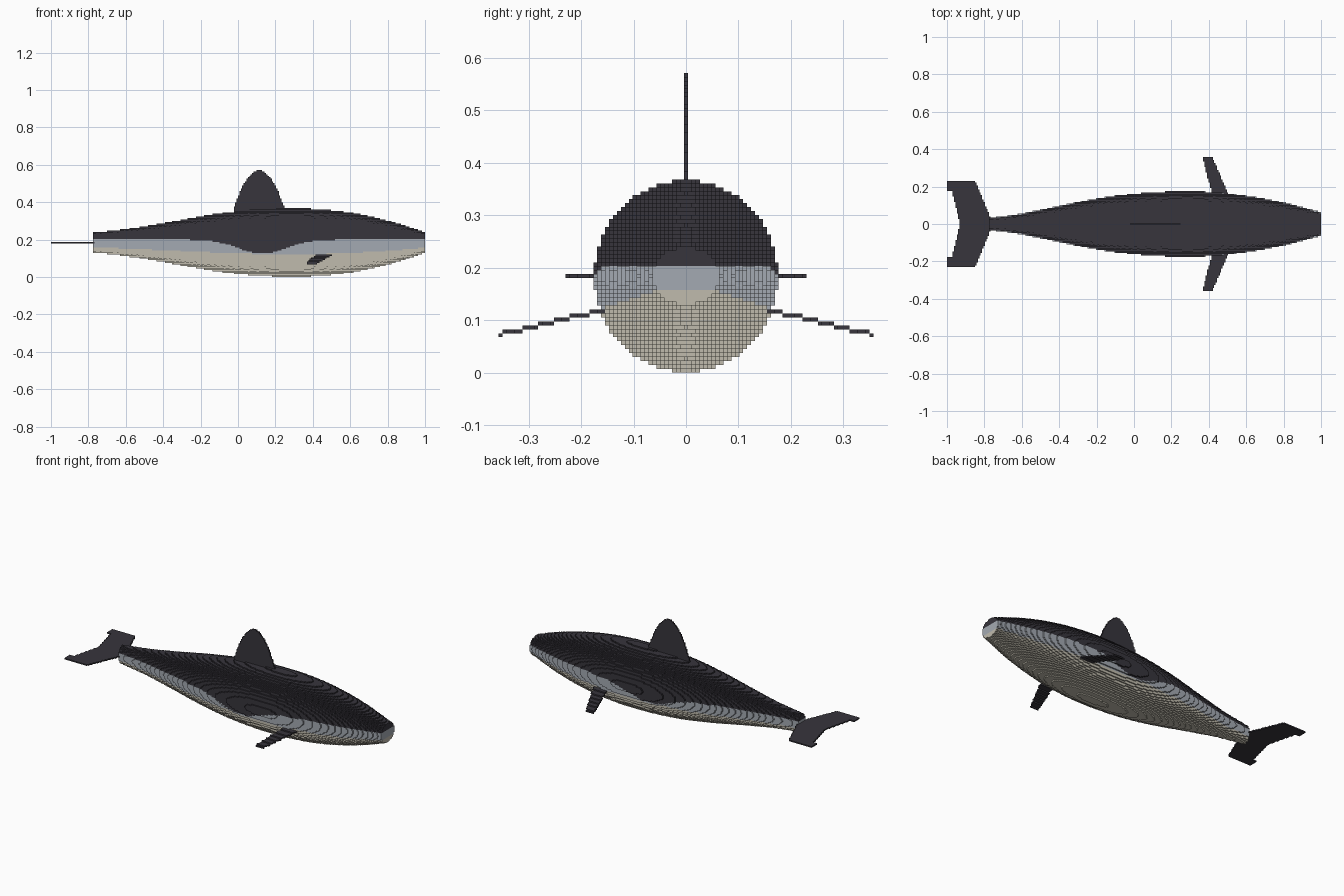
import bpy
import math

cube = bpy.data.objects.get("Cube")
if cube:
    bpy.data.objects.remove(cube, do_unlink=True)

V = 2 / 266            # voxel edge length
NX = 266               # voxels along the length
MID = 24               # voxel layer at the body axis


def material(name, rgb):
    m = bpy.data.materials.new(name)
    m.diffuse_color = (*rgb, 1)
    m.use_nodes = True
    bsdf = m.node_tree.nodes["Principled BSDF"]
    bsdf.inputs["Base Color"].default_value = (*rgb, 1)
    bsdf.inputs["Roughness"].default_value = 0.8
    return m


DARK, GREY, CREAM = 0, 1, 2
MATERIALS = [
    material("charcoal skin", (0.038, 0.035, 0.045)),
    material("blue grey flank", (0.37, 0.40, 0.445)),
    material("cream belly", (0.53, 0.50, 0.42)),
]


def centre(i, j, k):
    return -1 + (i + 0.5) * V, j * V, (k + 0.5) * V


# The four corners of each voxel side, keyed by its outward direction
SIDES = {
    (1, 0, 0): ((1, 0, 0), (1, 1, 0), (1, 1, 1), (1, 0, 1)),
    (-1, 0, 0): ((0, 0, 0), (0, 0, 1), (0, 1, 1), (0, 1, 0)),
    (0, 1, 0): ((0, 1, 0), (0, 1, 1), (1, 1, 1), (1, 1, 0)),
    (0, -1, 0): ((0, 0, 0), (1, 0, 0), (1, 0, 1), (0, 0, 1)),
    (0, 0, 1): ((0, 0, 1), (1, 0, 1), (1, 1, 1), (0, 1, 1)),
    (0, 0, -1): ((0, 0, 0), (0, 1, 0), (1, 1, 0), (1, 0, 0)),
}


def voxel_object(name, cells, colour=lambda x, z: DARK):
    """Skin a set of voxels with their exposed sides only."""
    index, verts, faces, slots = {}, [], [], []
    for i, j, k in cells:
        for (a, b, c), corners in SIDES.items():
            if (i + a, j + b, k + c) in cells:
                continue
            face = []
            for p, q, r in corners:
                key = (i + p, j + q, k + r)
                if key not in index:
                    index[key] = len(verts)
                    verts.append((-1 + key[0] * V, (key[1] - 0.5) * V, key[2] * V))
                face.append(index[key])
            faces.append(face)
            x, _, z = centre(i, j, k)
            slots.append(colour(x, z))
    mesh = bpy.data.meshes.new(name)
    mesh.from_pydata(verts, [], faces)
    used = sorted(set(slots))
    for s in used:
        mesh.materials.append(MATERIALS[s])
    mesh.polygons.foreach_set("material_index", [used.index(s) for s in slots])
    mesh.update()
    obj = bpy.data.objects.new(name, mesh)
    bpy.context.scene.collection.objects.link(obj)
    return obj


# Body half heights and half widths every 0.2 from x = -0.8 to x = 1
HEIGHTS = [0.050, 0.072, 0.104, 0.140, 0.168, 0.181, 0.180, 0.160, 0.118, 0.055]
WIDTHS = [0.030, 0.056, 0.097, 0.136, 0.162, 0.174, 0.172, 0.151, 0.115, 0.063]


def spline(values, x):
    """Smooth curve through evenly spaced values."""
    t = (x + 0.8) / 0.2
    n = min(max(int(t), 0), len(values) - 2)
    t -= n
    p1, p2 = values[n], values[n + 1]
    p0 = values[n - 1] if n > 0 else 2 * p1 - p2
    p3 = values[n + 2] if n + 2 < len(values) else 2 * p2 - p1
    return p1 + 0.5 * t * (p2 - p0 + t * (2 * p0 - 5 * p1 + 4 * p2 - p3
                                          + t * (3 * (p1 - p2) + p3 - p0)))


def body_colour(x, z):
    """Dark back with a saddle dip, grey flank band, cream belly."""
    back = 0.2 - 0.075 * math.exp(-((x - 0.13) / 0.18) ** 2)
    belly = 0.173 - 0.28 * spline(HEIGHTS, x)
    return DARK if z > back else GREY if z > belly else CREAM


# Body: elliptical slices along the length
body = set()
for i in range(30, NX):
    x = centre(i, 0, 0)[0]
    h, w = spline(HEIGHTS, x), spline(WIDTHS, x)
    for k in range(49):
        inside = 1 - ((k - MID) * V / h) ** 2
        if inside >= 0:
            reach = int(w * math.sqrt(inside) / V)
            body.update((i, j, k) for j in range(-reach, reach + 1))
voxel_object("body", body, body_colour)


# Dorsal fin: one voxel thick, parabolic outline
dorsal = set()
for k in range(47, 76):
    z = centre(0, 0, k)[2]
    half = 0.138 * math.sqrt(max(0, 1 - (z - 0.36) / 0.211))
    for i in range(NX):
        if abs(centre(i, 0, 0)[0] - 0.113) < half:
            dorsal.add((i, 0, k))
voxel_object("dorsal_fin", dorsal)


# Tail flukes: flat swept plate with a notched trailing edge
flukes = set()
for j in range(-30, 31):
    y = abs(j * V)
    front = -0.765 - 0.42 * max(0, y - 0.03)
    rear = -0.93 - 0.25 * y if y < 0.18 else -1.0
    for i in range(NX):
        if rear <= centre(i, 0, 0)[0] <= front:
            flukes.add((i, j, MID))
voxel_object("tail_flukes", flukes)


# Pectoral fins: swept back, stepping down towards the tips
def pectoral(name, side):
    cells = set()
    for j in range(19, 48):
        y = j * V
        t = (y - 0.17) / 0.185
        front, rear = 0.50 - 0.08 * t, 0.415 - 0.048 * t
        k = int((0.118 - 0.235 * (y - 0.165)) / V)
        for i in range(NX):
            if rear <= centre(i, 0, 0)[0] <= front:
                cells.add((i, side * j, k))
    voxel_object(name, cells)


pectoral("left_pectoral_fin", -1)
pectoral("right_pectoral_fin", 1)
